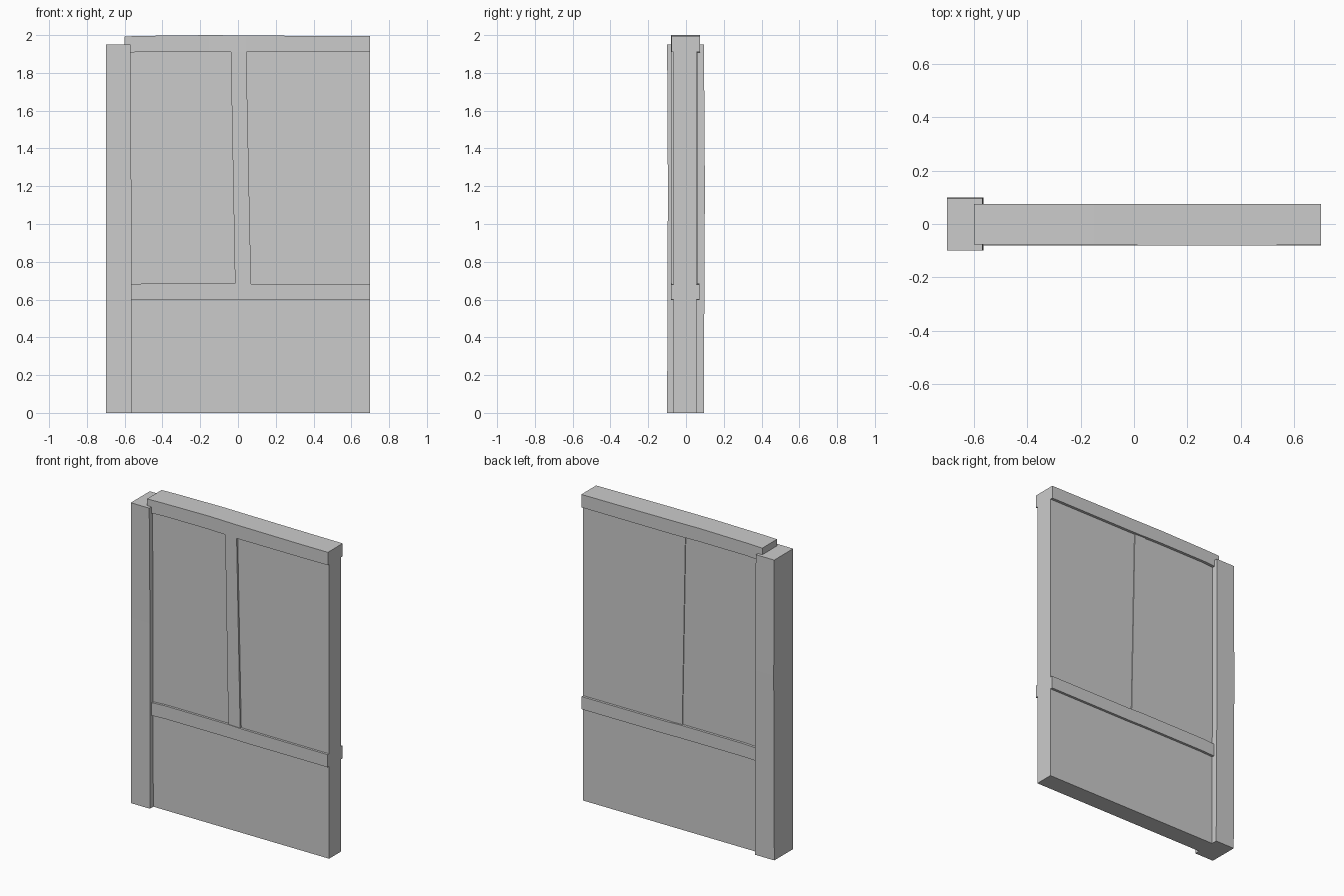
import bpy, bmesh

if "Cube" in bpy.data.objects:
    bpy.data.objects.remove(bpy.data.objects["Cube"])


def loft(name, sections):
    """Join a row of four-point cross-sections into a closed solid."""
    bm = bmesh.new()
    rings = [[bm.verts.new(p) for p in s] for s in sections]
    for a, b in zip(rings, rings[1:]):
        for i in range(4):
            j = (i + 1) % 4
            bm.faces.new((a[i], a[j], b[j], b[i]))
    bm.faces.new(rings[0])
    bm.faces.new(rings[-1])
    bmesh.ops.recalc_face_normals(bm, faces=bm.faces)
    mesh = bpy.data.meshes.new(name)
    bm.to_mesh(mesh)
    bm.free()
    obj = bpy.data.objects.new(name, mesh)
    bpy.context.collection.objects.link(obj)
    return obj


def upright(z, x0, x1, y0, y1):
    return [(x0, y0, z), (x1, y0, z), (x1, y1, z), (x0, y1, z)]


def across(x, y0, y1, z0, z1):
    return [(x, y0, z0), (x, y1, z0), (x, y1, z1), (x, y0, z1)]


# Plaster wall panel
loft("wall_panel", [upright(0, -0.60, 0.70, -0.065, 0.056),
                    upright(1.95, -0.60, 0.70, -0.065, 0.056)])

# Slightly bowed corner post
loft("corner_post", [upright(0, -0.70, -0.563, -0.10, 0.094),
                     upright(1.2, -0.70, -0.565, -0.096, 0.10),
                     upright(1.95, -0.70, -0.568, -0.10, 0.095)])

# Hand-hewn horizontal rails with a faint wobble along their length
loft("top_rail", [across(-0.60, -0.077, 0.074, 1.906, 1.993),
                  across(-0.49, -0.077, 0.074, 1.913, 1.996),
                  across(-0.15, -0.077, 0.074, 1.914, 2.0),
                  across(0.04, -0.08, 0.074, 1.91, 1.998),
                  across(0.49, -0.08, 0.074, 1.91, 1.995),
                  across(0.70, -0.078, 0.074, 1.91, 1.994)])
loft("middle_rail", [across(-0.60, -0.08, 0.072, 0.596, 0.679),
                     across(-0.47, -0.08, 0.072, 0.601, 0.686),
                     across(0.0, -0.08, 0.072, 0.601, 0.686),
                     across(0.10, -0.08, 0.072, 0.599, 0.682),
                     across(0.70, -0.08, 0.072, 0.599, 0.681)])

# Leaning centre stud between the rails
loft("centre_stud", [upright(0.64, -0.015, 0.07, -0.077, 0.061),
                     upright(1.95, -0.039, 0.043, -0.077, 0.061)])
